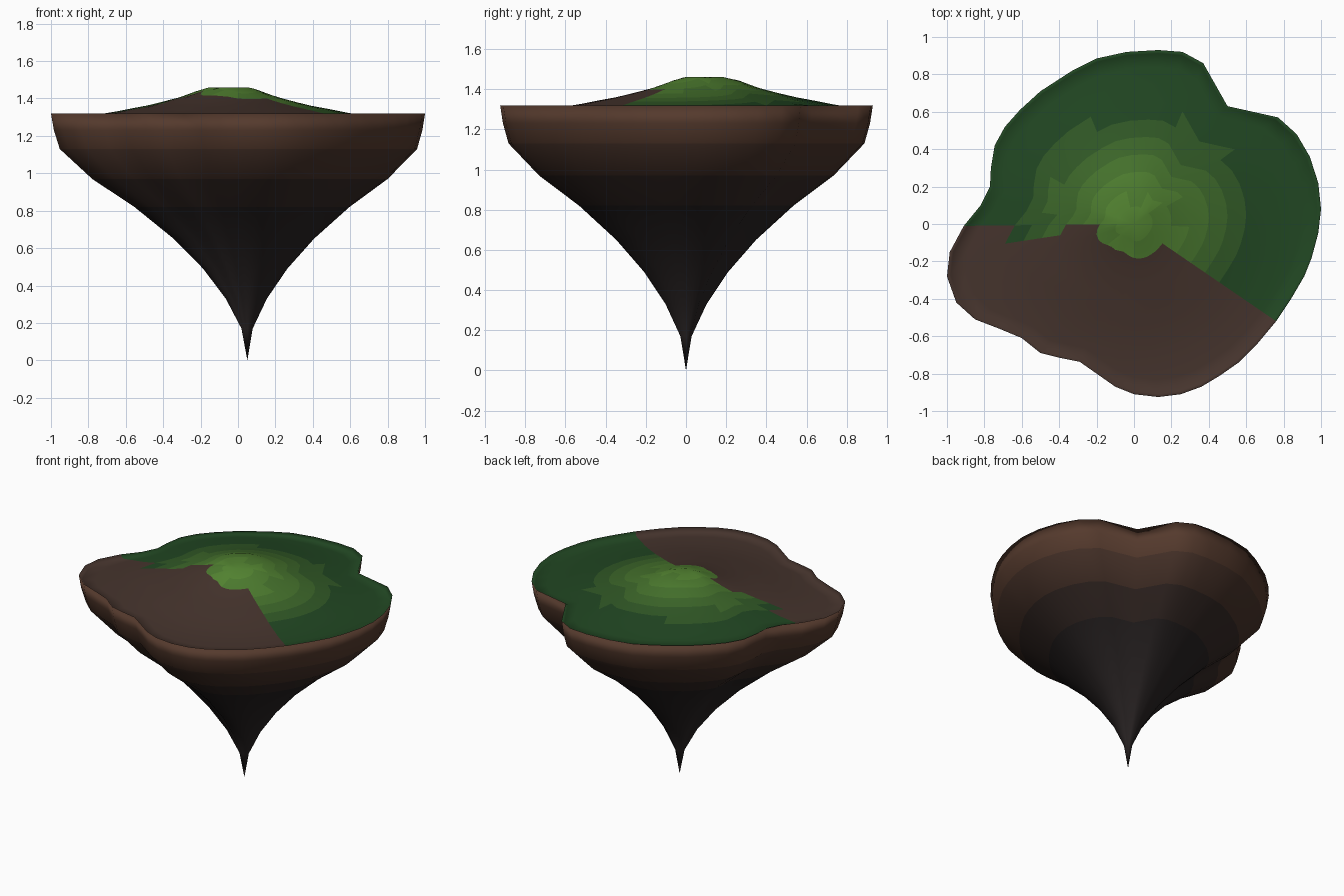
import bpy, bmesh, math
from mathutils import Vector

if "Cube" in bpy.data.objects:
    bpy.data.objects.remove(bpy.data.objects["Cube"])

# Outline of the island rim seen from above
RIM = [(.13, .93), (.26, .92), (.37, .86), (.5, .63), (.77, .57), (.87, .48),
       (.94, .36), (.985, .22), (1, .08), (.985, -.05), (.95, -.18), (.91, -.28),
       (.84, -.4), (.76, -.52), (.66, -.64), (.56, -.74), (.46, -.81), (.36, -.87),
       (.25, -.91), (.13, -.925), (0, -.91), (-.1, -.87), (-.2, -.8), (-.29, -.737),
       (-.4, -.715), (-.5, -.69), (-.6, -.61), (-.72, -.56), (-.85, -.51), (-.95, -.42),
       (-1, -.28), (-.985, -.15), (-.91, -.01), (-.82, .1), (-.77, .2), (-.765, .3),
       (-.745, .42), (-.69, .52), (-.61, .61), (-.5, .71), (-.33, .82), (-.2, .885),
       (-.04, .92)]
# Rock side: (height, scale towards the tip)
SIDE = [(.17, .03), (.33, .11), (.49, .225), (.65, .375), (.82, .575), (.97, .79),
        (1.13, .955), (1.23, .985), (1.32, 1)]
TIP = (.05, 0)
# Mound: (distance from its middle, height)
MOUND = [(0, 1.46), (.12, 1.46), (.25, 1.41), (.42, 1.365), (.53, 1.345),
         (.68, 1.315), (.85, 1.295), (2, 1.285)]


def mound_z(x, y):
    d = math.hypot(x + .05, y - .1)
    for (d0, z0), (d1, z1) in zip(MOUND, MOUND[1:]):
        if d <= d1:
            return z0 + (z1 - z0) * (d - d0) / (d1 - d0)
    return MOUND[-1][1]


def gradient(name, a, b, steps):
    mats = []
    for i in range(steps):
        t = i / (steps - 1)
        m = bpy.data.materials.new(f"{name}_{i}")
        m.diffuse_color = (*[p + (q - p) * t for p, q in zip(a, b)], 1)
        m.use_nodes = True
        m.node_tree.nodes["Principled BSDF"].inputs["Base Color"].default_value = m.diffuse_color
        mats.append(m)
    return mats


STEPS = 6
grass = gradient("grass", (.09, .24, .032), (.015, .062, .016), STEPS)
rock = gradient("rock", (.02, .0155, .0155), (.09, .042, .026), STEPS)
soil = gradient("soil", (.06, .034, .026), (.06, .034, .026), 2)[:1]

bm = bmesh.new()
rings = []
# Underside and wall rings
for z, s in SIDE:
    rings.append([bm.verts.new((TIP[0] + (x - TIP[0]) * s, TIP[1] + (y - TIP[1]) * s, z))
                  for x, y in RIM])
# Top surface rings, dipping slightly inside the rim
for s in (.98, .9, .8, .7, .6, .5, .4, .3, .2, .1):
    rings.append([bm.verts.new((x * s, y * s, mound_z(x * s, y * s))) for x, y in RIM])
tip = bm.verts.new((*TIP, 0))
peak = bm.verts.new((0, 0, mound_z(0, 0)))

n = len(RIM)
for i in range(n):
    j = (i + 1) % n
    bm.faces.new((tip, rings[0][i], rings[0][j]))
    for a, b in zip(rings, rings[1:]):
        bm.faces.new((a[i], b[i], b[j], a[j]))
    bm.faces.new((rings[-1][i], peak, rings[-1][j]))
bmesh.ops.recalc_face_normals(bm, faces=bm.faces)

# Colour by region: rock by height, grass by distance, bare soil at the front
for f in bm.faces:
    f.smooth = True
    c = f.calc_center_median()
    r = math.hypot(c.x, c.y)
    ang = math.degrees(math.atan2(c.y + .03, c.x - .02))
    green = -32 < ang < 176 or ang < -178 or r < .16
    top = f.normal.z > .3
    if top and green:
        t = min(max((r - .08) / .55, 0), 1)
        f.material_index = round(t * (STEPS - 1))
    elif top:
        f.material_index = 2 * STEPS
    else:
        t = min(max((c.z - .8) / .42, 0), 1)
        f.material_index = STEPS + round(t * (STEPS - 1))

mesh = bpy.data.meshes.new("floating_island")
bm.to_mesh(mesh)
bm.free()
for m in grass + rock + soil:
    mesh.materials.append(m)
island = bpy.data.objects.new("floating_island", mesh)
bpy.context.collection.objects.link(island)
